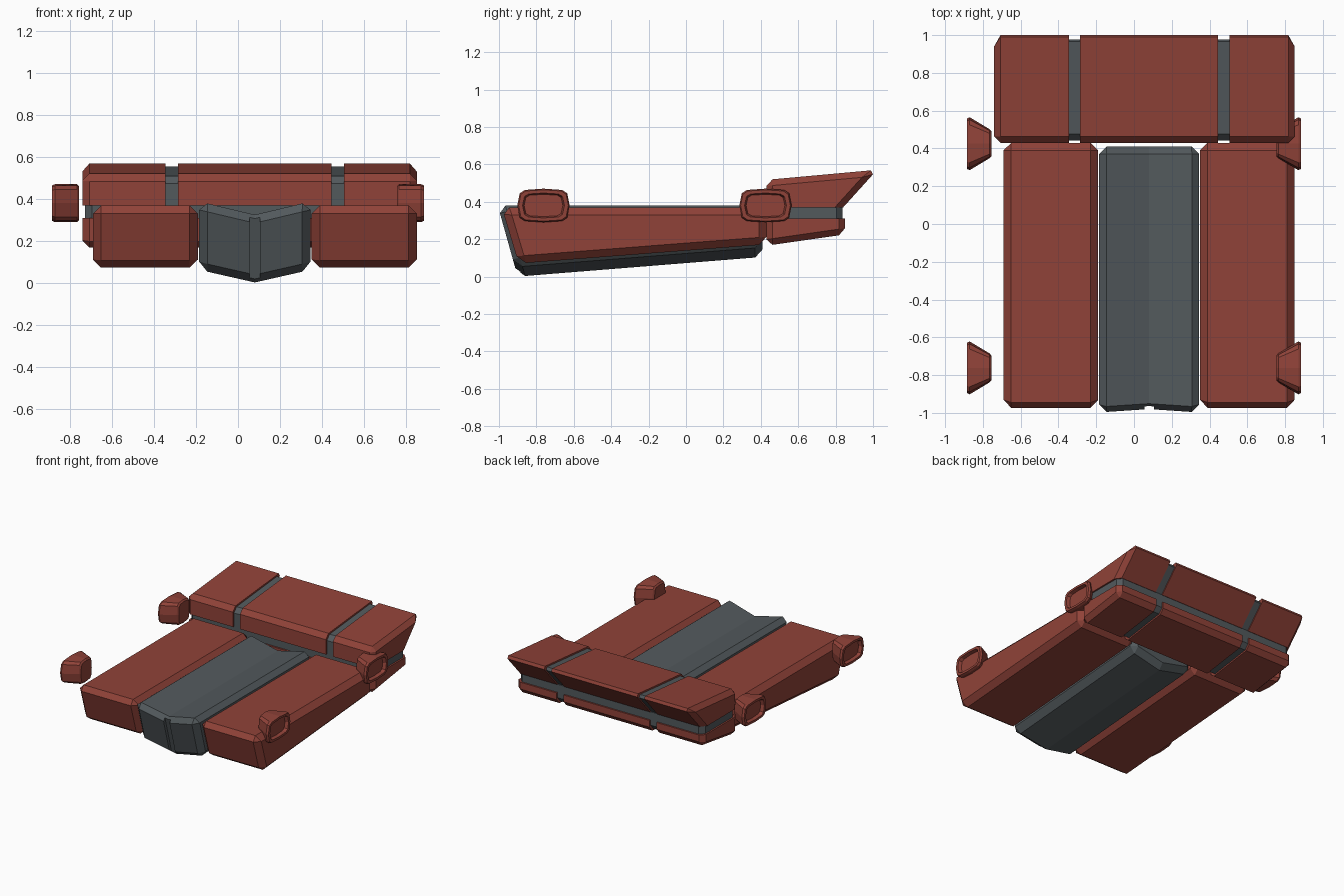
import bpy, bmesh, math
from mathutils import Vector

cube = bpy.data.objects.get("Cube")
if cube:
    bpy.data.objects.remove(cube, do_unlink=True)


def material(name, rgb):
    m = bpy.data.materials.new(name)
    m.use_nodes = True
    m.diffuse_color = (*rgb, 1)
    m.node_tree.nodes["Principled BSDF"].inputs["Base Color"].default_value = (*rgb, 1)
    return m


RED = material("brick red", (0.28, 0.055, 0.04))
GREY = material("slate grey", (0.085, 0.1, 0.108))
MID = 0.08  # centre line of the hull


def finish(bm, name, mat):
    bmesh.ops.recalc_face_normals(bm, faces=bm.faces)
    mesh = bpy.data.meshes.new(name)
    bm.to_mesh(mesh)
    bm.free()
    mesh.materials.append(mat)
    obj = bpy.data.objects.new(name, mesh)
    bpy.context.collection.objects.link(obj)
    return obj


def loft(rings):
    """Skin a list of equal closed rings and cap both ends."""
    bm = bmesh.new()
    loops = [[bm.verts.new(p) for p in ring] for ring in rings]
    n = len(loops[0])
    for a, b in zip(loops, loops[1:]):
        for i in range(n):
            j = (i + 1) % n
            bm.faces.new((a[i], a[j], b[j], b[i]))
    bm.faces.new(loops[0])
    bm.faces.new(loops[-1])
    bmesh.ops.recalc_face_normals(bm, faces=bm.faces)
    return bm


def chamfer(bm, width):
    sharp = [e for e in bm.edges if e.calc_face_angle(0) > math.radians(32)]
    bmesh.ops.bevel(bm, geom=sharp, offset=width, segments=1,
                    affect='EDGES', clamp_overlap=True)
    return bm


def prism(profile, x0, x1):
    """Side profile in (y, z) drawn out along x."""
    return loft([[(x, y, z) for y, z in profile] for x in (x0, x1)])


def trim(bm, point, outward):
    """Cut away everything on the outward side and close the cut."""
    bmesh.ops.bisect_plane(bm, geom=bm.verts[:] + bm.edges[:] + bm.faces[:],
                           plane_co=Vector(point), plane_no=Vector(outward),
                           clear_outer=True)
    rim = [e for e in bm.edges if e.is_boundary]
    if rim:
        bmesh.ops.holes_fill(bm, edges=rim, sides=0)
    return bm


# Side hull panels
panel = [(-0.985, 0.37), (-0.895, 0.07), (0.43, 0.172), (0.43, 0.37)]
for side, x0 in (("right", -0.69), ("left", 0.35)):
    finish(chamfer(prism(panel, x0, x0 + 0.5), 0.04), side + "_hull_panel", RED)

# Central keel: V-shaped top and bottom, raked nose, rising underside
half = [(0, 0.325), (0.265, 0.388), (0.265, 0.06), (0, 0)]
section = half + [(-x, z) for x, z in reversed(half[1:3])]
nose = [(MID + x, -0.9 - 0.28 * z, z) for x, z in section]
tail = [(MID + x, 0.41, z if z > 0.2 else z + 0.105) for x, z in section]
keel = finish(chamfer(loft([nose, tail]), 0.04), "keel", GREY)

# Groove down the keel nose
groove = [(-1.1, 0.5), (-1.1, -0.1), (-0.85, -0.1), (-1.018, 0.5)]
cutter = finish(prism(groove, MID - 0.025, MID + 0.025), "groove_cutter", GREY)
cutter.hide_render = True
cut = keel.modifiers.new("groove", 'BOOLEAN')
cut.operation, cut.solver, cut.object = 'DIFFERENCE', 'EXACT', cutter
bpy.context.view_layer.objects.active = keel
bpy.ops.object.modifier_apply(modifier=cut.name)
bpy.data.objects.remove(cutter, do_unlink=True)

# Rear wing: red shells in three segments, above and below a grey core
upper = [(0.43, 0.25), (0.43, 0.517), (1.022, 0.571), (0.732, 0.25)]
lower = [(0.43, 0.165), (0.85, 0.225), (0.85, 0.45), (0.43, 0.45)]
segments = (("right", -1, -0.345), ("middle", -0.285, 0.445), ("left", 0.505, 1))
for level, profile, z, up in (("upper", upper, 0.37, -1), ("lower", lower, 0.31, 1)):
    for side, x0, x1 in segments:
        bm = chamfer(prism(profile, -0.74, 0.85), 0.033)
        trim(bm, (0, 0, z), (0, 0, up))
        trim(bm, (x0, 0, 0), (-1, 0, 0))
        trim(bm, (x1, 0, 0), (1, 0, 0))
        finish(bm, f"{side}_{level}_wing_shell", RED)

core_upper = [(0.443, 0.25), (0.443, 0.506), (0.998, 0.557), (0.72, 0.25)]
core_lower = [(0.443, 0.178), (0.838, 0.236), (0.838, 0.45), (0.443, 0.45)]
for level, profile, z, up in (("upper", core_upper, 0.36, -1),
                              ("lower", core_lower, 0.372, 1)):
    bm = chamfer(prism(profile, -0.728, 0.838), 0.033)
    finish(trim(bm, (0, 0, z), (0, 0, up)), level + "_wing_core", GREY)

# Corner pods: tapered toward the hull, with a recessed outer face
quarter = [(0.14, 0), (0.127, 0.065), (0.1, 0.083), (0, 0.09)]
top = quarter + [(-y, z) for y, z in reversed(quarter[:3])]
outline = top + [(-y, -z) for y, z in top[1:-1]]
steps = [(0.755, 0.47, 0.88), (0.765, 0.55, 1), (0.87, 1, 1),
         (0.885, 0.95, 0.93), (0.885, 0.8, 0.74), (0.86, 0.74, 0.66)]
for side, s in (("left", 1), ("right", -1)):
    for place, yc in (("front", -0.762), ("rear", 0.425)):
        rings = [[(s * x, yc + y * sy, 0.38 + z * sz) for y, z in outline]
                 for x, sy, sz in steps]
        finish(loft(rings), f"{place}_{side}_pod", RED)
